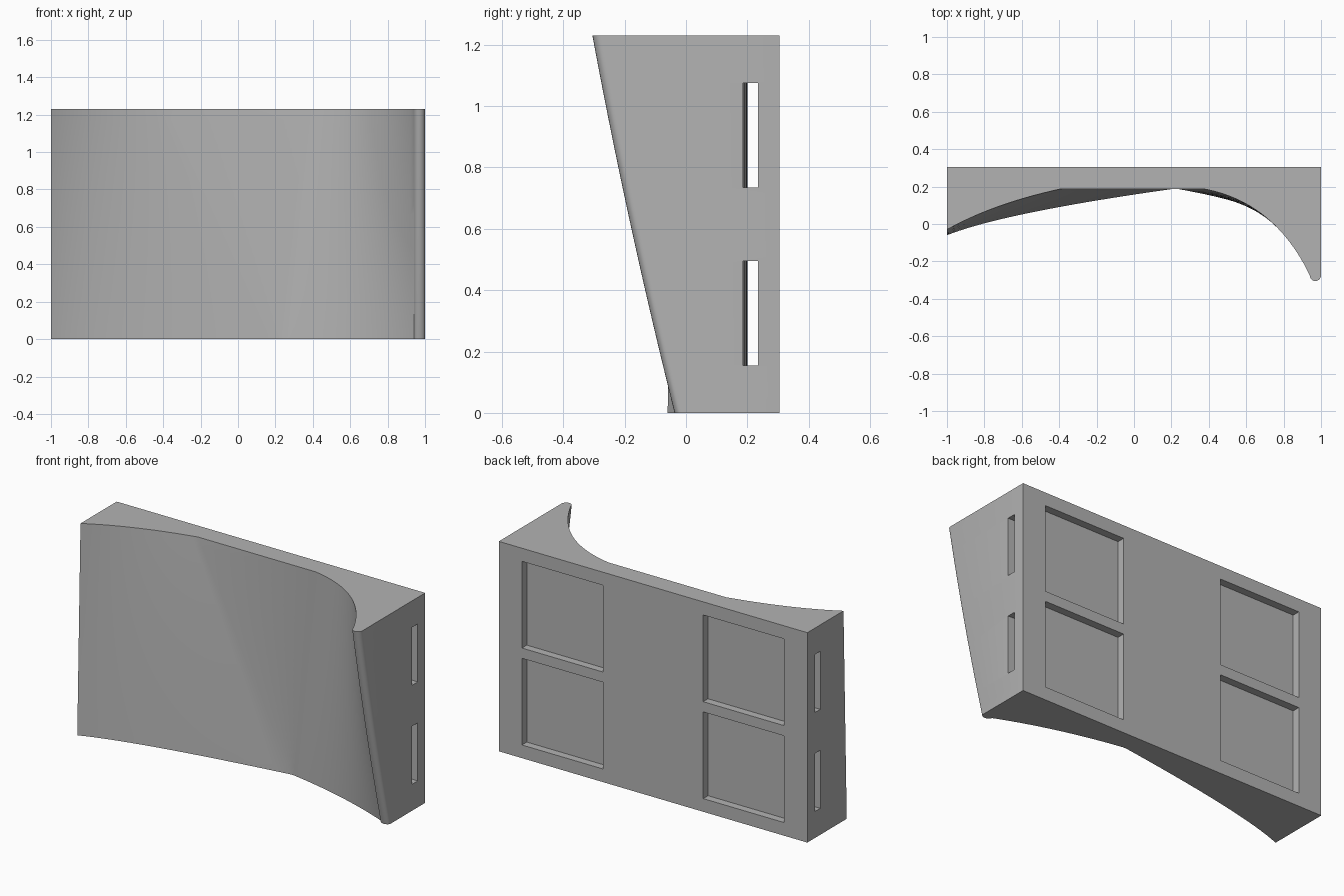
import bpy, bmesh, math
from mathutils import Vector

if "Cube" in bpy.data.objects:
    bpy.data.objects.remove(bpy.data.objects["Cube"])

HEIGHT, BACK = 1.23, 0.305

grey = bpy.data.materials.new("plain_grey")
grey.use_nodes = True
colour = (0.45, 0.45, 0.45, 1)
grey.diffuse_color = colour
grey.node_tree.nodes["Principled BSDF"].inputs["Base Color"].default_value = colour


def loft(name, rows):
    """Closed solid through equal-length rings of points."""
    bm = bmesh.new()
    rings = [[bm.verts.new(p) for p in row] for row in rows]
    n = len(rings[0])
    for low, high in zip(rings, rings[1:]):
        for i in range(n):
            j = (i + 1) % n
            bm.faces.new((low[i], low[j], high[j], high[i]))
    bm.faces.new(rings[0][::-1])
    bm.faces.new(rings[-1])
    bmesh.ops.recalc_face_normals(bm, faces=bm.faces)
    mesh = bpy.data.meshes.new(name)
    bm.to_mesh(mesh)
    bm.free()
    mesh.materials.append(grey)
    obj = bpy.data.objects.new(name, mesh)
    bpy.context.collection.objects.link(obj)
    return obj


def prism(name, outline, z0, z1):
    return loft(name, [[(x, y, z) for x, y in outline] for z in (z0, z1)])


def bezier(a, b, c, steps):
    a, b, c = Vector(a), Vector(b), Vector(c)
    return [a * (1 - t) ** 2 + b * 2 * t * (1 - t) + c * t * t
            for t in (i / steps for i in range(steps + 1))]


def mix(low, high, t):
    return Vector(low).lerp(Vector(high), t)


def section(t):
    """Plan outline of the body at height fraction t."""
    bow = Vector((0, -0.04 * t * (1 - t)))
    left = bezier(mix((-1, -0.06), (-1, -0.03), t),
                  mix((-0.7, 0.06), (-0.75, 0.11), t),
                  mix((0.21, 0.188), (-0.39, 0.188), t), 20)
    tip = mix((0.94, -0.015), (0.94, -0.275), t) + bow
    right = bezier(mix((0.23, 0.188), (0.37, 0.188), t),
                   mix((0.62, 0.12), (0.75, 0.12), t), tip, 24)
    depth = 0.022 + 0.008 * t
    nose = [tip + Vector((0.03 - 0.03 * math.cos(a), -depth * math.sin(a)))
            for a in (math.pi * i / 10 for i in range(1, 11))]
    points = left + right + nose + [Vector((1, BACK)), Vector((-1, BACK))]
    return [(p.x, p.y, t * HEIGHT) for p in points]


# Body with the twisted concave front
LEVELS = 24
body = loft("curved_block", [section(i / LEVELS) for i in range(LEVELS + 1)])

# Back pockets and gently bowed slots running from side to side
cutters = []
xs = [-1.05 + 0.15 * i for i in range(15)]
front_edge = [(x, 0.2 - 0.015 * x * x) for x in xs]
back_edge = [(x, 0.25 - 0.015 * x * x) for x in reversed(xs)]
for pocket_z, slot_z in ((0.077, 0.155), (0.645, 0.735)):
    for side in (-1, 1):
        a, b = 0.325 * side, 0.85 * side
        cutters.append(prism("pocket_cutter", [(a, 0.26), (b, 0.26), (b, 0.4), (a, 0.4)],
                             pocket_z, pocket_z + 0.508))
    cutters.append(prism("slot_cutter", front_edge + back_edge, slot_z, slot_z + 0.34))

for cutter in cutters:
    cutter.hide_render = True
    mod = body.modifiers.new("cut", 'BOOLEAN')
    mod.operation = 'DIFFERENCE'
    mod.solver = 'EXACT'
    mod.object = cutter

# Bake the cuts and remove the cutters
bpy.context.view_layer.update()
graph = bpy.context.evaluated_depsgraph_get()
baked = bpy.data.meshes.new_from_object(body.evaluated_get(graph))
body.modifiers.clear()
body.data = baked
for cutter in cutters:
    bpy.data.objects.remove(cutter)

# Smooth front, crisp edges
bpy.ops.object.select_all(action='DESELECT')
body.select_set(True)
bpy.context.view_layer.objects.active = body
bpy.ops.object.shade_smooth_by_angle(angle=math.radians(30))
